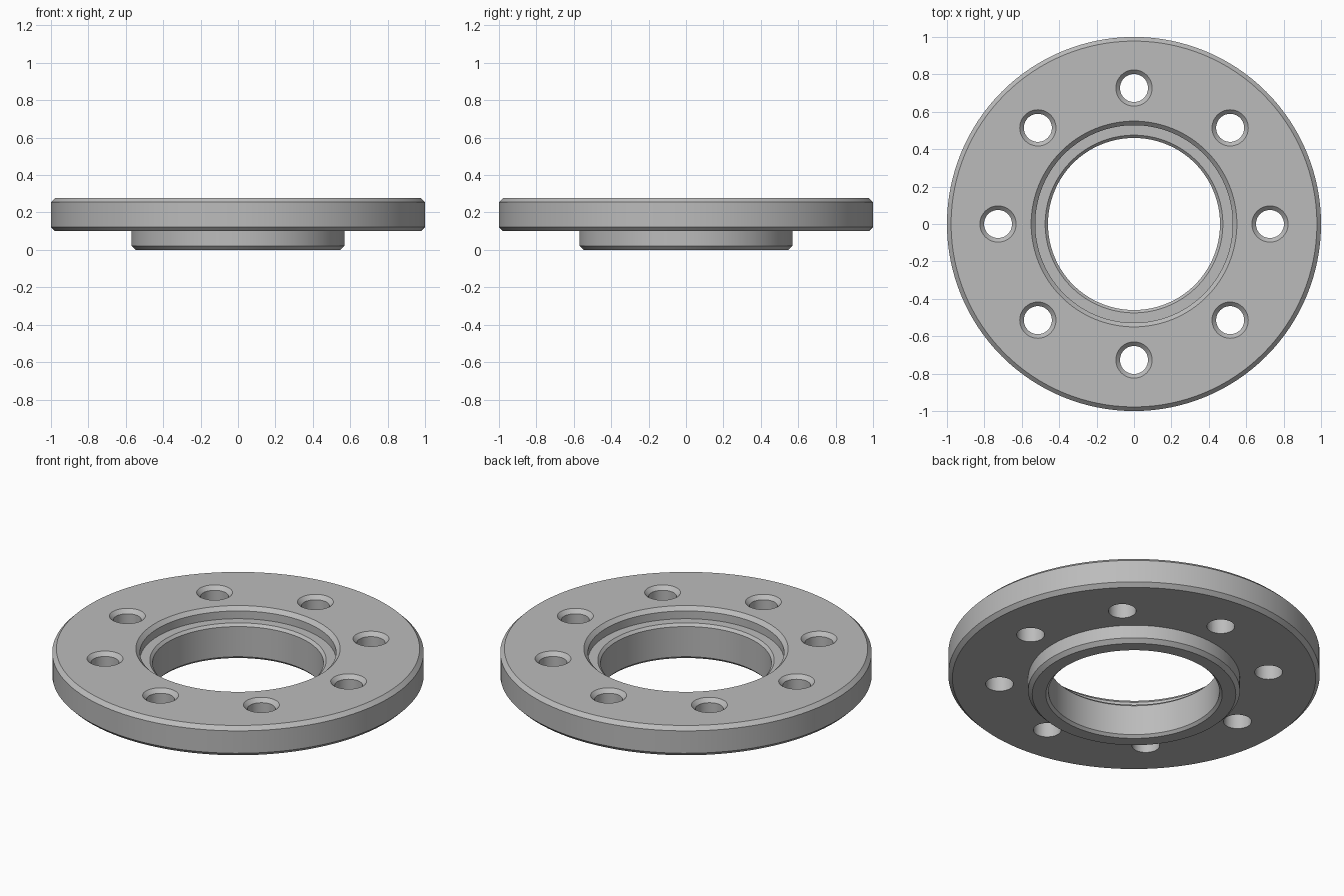
import bpy, bmesh, math

cube = bpy.data.objects.get("Cube")
if cube:
    bpy.data.objects.remove(cube, do_unlink=True)

TOP, FLANGE_Z, C = 0.277, 0.10, 0.022      # top face, flange underside, chamfer
OUTER, BOSS, RECESS, BORE = 1.0, 0.57, 0.528, 0.46
LEDGE_Z, BORE_C = TOP - 0.068, 0.015       # recess floor, bore chamfer
HOLE_R, HOLE_CIRCLE, HOLES = 0.075, 0.727, 8

steel = bpy.data.materials.new("grey_steel")
steel.use_nodes = True
grey = (0.5, 0.5, 0.5, 1)
steel.diffuse_color = grey
steel.node_tree.nodes["Principled BSDF"].inputs["Base Color"].default_value = grey


def lathe(bm, profile, steps, centre=(0, 0)):
    """Spin a closed (radius, z) profile about a vertical axis."""
    rings = []
    for i in range(steps):
        a = math.tau * i / steps
        rings.append([bm.verts.new((centre[0] + r * math.cos(a),
                                    centre[1] + r * math.sin(a), z)) for r, z in profile])
    n = len(profile)
    for i, ring in enumerate(rings):
        nxt = rings[(i + 1) % steps]
        for j in range(n):
            k = (j + 1) % n
            bm.faces.new((ring[j], nxt[j], nxt[k], ring[k]))
    return rings


def make_object(name, bm):
    bmesh.ops.recalc_face_normals(bm, faces=bm.faces)
    mesh = bpy.data.meshes.new(name)
    bm.to_mesh(mesh)
    bm.free()
    mesh.materials.append(steel)
    obj = bpy.data.objects.new(name, mesh)
    bpy.context.collection.objects.link(obj)
    return obj


# Flange with boss below, recess above and chamfered bore
bm = bmesh.new()
lathe(bm, [
    (BORE, BORE_C), (BORE + BORE_C, 0), (BOSS - C, 0), (BOSS, C), (BOSS, FLANGE_Z),
    (OUTER - C, FLANGE_Z), (OUTER, FLANGE_Z + C), (OUTER, TOP - C), (OUTER - C, TOP),
    (RECESS + C, TOP), (RECESS, TOP - C), (RECESS, LEDGE_Z),
    (BORE + BORE_C, LEDGE_Z), (BORE, LEDGE_Z - BORE_C)], 128)
flange = make_object("flange_ring", bm)

# Bolt hole cutters, countersunk at the top
bm = bmesh.new()
for i in range(HOLES):
    a = math.tau * i / HOLES
    over = 0.02
    profile = [(HOLE_R, FLANGE_Z - over), (HOLE_R, TOP - C), (HOLE_R + C + over, TOP + over)]
    centre = (HOLE_CIRCLE * math.cos(a), HOLE_CIRCLE * math.sin(a))
    rings = []
    for r, z in profile:
        rings.append([bm.verts.new((centre[0] + r * math.cos(math.tau * s / 40),
                                    centre[1] + r * math.sin(math.tau * s / 40), z))
                      for s in range(40)])
    for low, high in zip(rings, rings[1:]):
        for s in range(40):
            t = (s + 1) % 40
            bm.faces.new((low[s], low[t], high[t], high[s]))
    bm.faces.new(rings[0][::-1])
    bm.faces.new(rings[-1])
cutter = make_object("bolt_hole_cutter", bm)
cutter.hide_render = True

# Drill the holes and finish the shading
cut = flange.modifiers.new("bolt_holes", 'BOOLEAN')
cut.operation = 'DIFFERENCE'
cut.solver = 'EXACT'
cut.object = cutter
bpy.ops.object.select_all(action='DESELECT')
bpy.context.view_layer.objects.active = flange
flange.select_set(True)
bpy.ops.object.modifier_apply(modifier=cut.name)
bpy.data.objects.remove(cutter, do_unlink=True)
bpy.ops.object.shade_smooth_by_angle(angle=math.radians(25))
